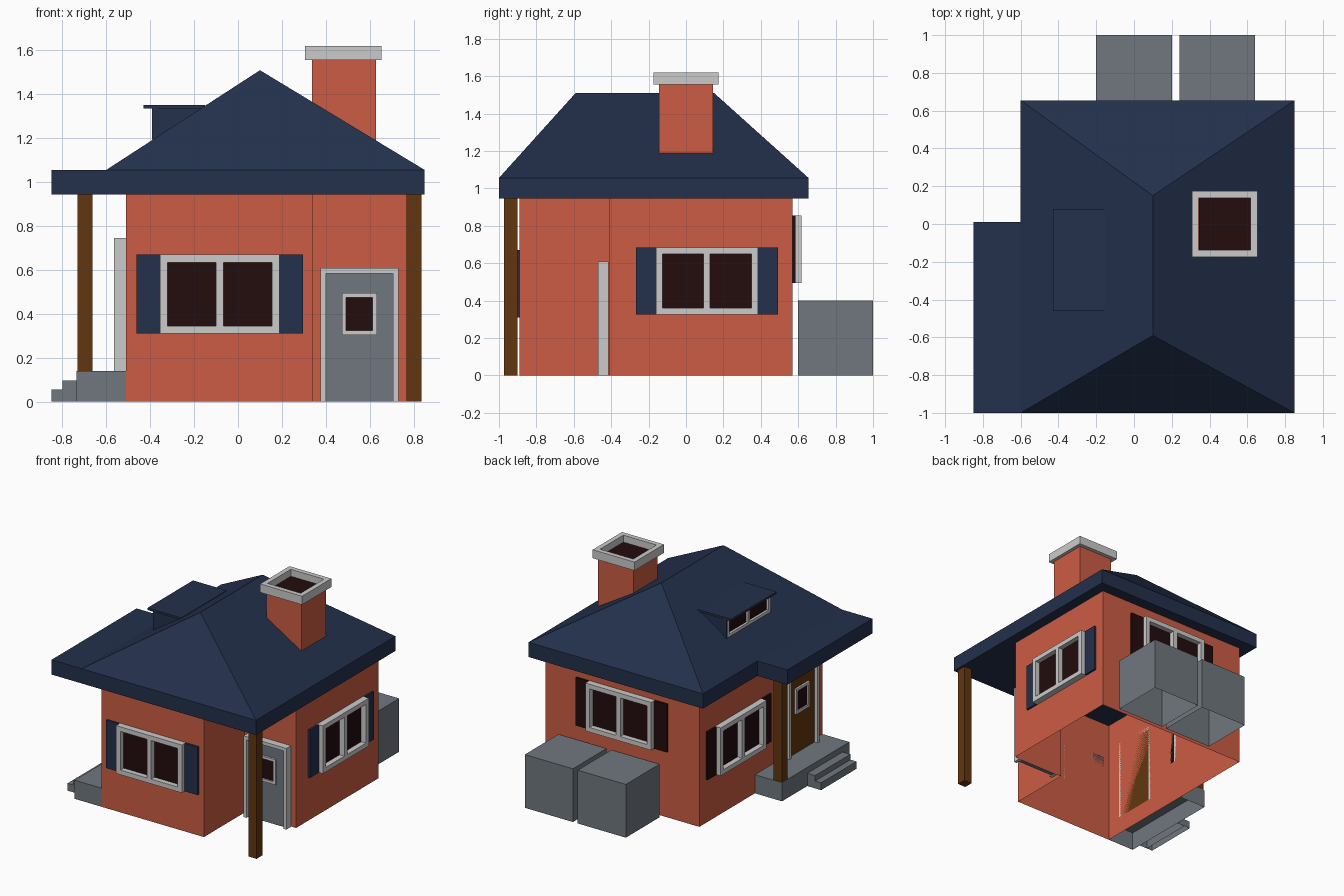
import bpy, bmesh, math
from mathutils import Matrix

if "Cube" in bpy.data.objects:
    bpy.data.objects.remove(bpy.data.objects["Cube"])


def mat(name, rgb):
    m = bpy.data.materials.new(name)
    lin = [((c / 255 + 0.055) / 1.055) ** 2.4 if c > 10 else c / 255 / 12.92 for c in rgb]
    m.diffuse_color = (*lin, 1)
    m.use_nodes = True
    m.node_tree.nodes["Principled BSDF"].inputs["Base Color"].default_value = m.diffuse_color
    return m


BRICK = mat("terracotta", (204, 92, 68))
NAVY = mat("navy", (35, 48, 76))
WHITE = mat("pale_trim", (203, 203, 203))
GREY = mat("slate_grey", (112, 119, 126))
BROWN = mat("brown_wood", (98, 54, 14))
DARK = mat("dark_glass", (35, 12, 13))


def finish(bm, name, material, matrix=None):
    if matrix:
        bm.transform(matrix)
    me = bpy.data.meshes.new(name)
    bm.to_mesh(me)
    bm.free()
    me.materials.append(material)
    ob = bpy.data.objects.new(name, me)
    bpy.context.collection.objects.link(ob)
    return ob


def add_prism(bm, pts, z0, z1, top=True, bottom=True):
    """Upright prism from a counter-clockwise outline."""
    lo = [bm.verts.new((x, y, z0)) for x, y in pts]
    hi = [bm.verts.new((x, y, z1)) for x, y in pts]
    n = len(pts)
    for i in range(n):
        j = (i + 1) % n
        bm.faces.new((lo[i], lo[j], hi[j], hi[i]))
    if top:
        bm.faces.new(hi)
    if bottom:
        bm.faces.new(lo[::-1])


def boxes(name, material, *specs, matrix=None, bottom=True):
    """Each spec is (x0, x1, y0, y1, z0, z1)."""
    bm = bmesh.new()
    for x0, x1, y0, y1, z0, z1 in specs:
        add_prism(bm, [(x0, y0), (x1, y0), (x1, y1), (x0, y1)], z0, z1, bottom=bottom)
    return finish(bm, name, material, matrix)


def ring(w, h, b, d0, d1):
    """Boxes of a rectangular frame on a wall facing local -y, centred on 0."""
    return [(-w, -w + b, -d1, -d0, -h, h), (w - b, w, -d1, -d0, -h, h),
            (-w + b, w - b, -d1, -d0, h - b, h), (-w + b, w - b, -d1, -d0, -h, -h + b)]


def place(x, y, z, turn):
    return Matrix.Translation((x, y, z)) @ Matrix.Rotation(math.radians(turn), 4, 'Z')


def window(name, m, shutter, w=0.273, h=0.18, b=0.035, depth=0.048):
    boxes(name + "_frame", WHITE, *ring(w, h, b, 0, depth),
          (-b / 2, b / 2, -depth, 0, -h + b, h - b), matrix=m)
    boxes(name + "_glass", DARK, (-w + b, w - b, -0.009, 0, -h + b, h - b), matrix=m)
    if shutter:
        boxes(name + "_shutters", shutter, *[(min(s * w, s * 0.38), max(s * w, s * 0.38),
              -0.015, 0, -h, h) for s in (-1, 1)], matrix=m)


def door(name, m, colour):
    w, h = 0.178, 0.305
    boxes(name + "_frame", WHITE, *ring(w, h, 0.025, 0, 0.055)[:3], matrix=m)
    boxes(name + "_panel", colour, (-w + .025, w - .025, -0.03, 0, -h, h - .025), matrix=m)
    mw = m @ Matrix.Translation((0, 0, 0.095))
    boxes(name + "_window_frame", WHITE, *ring(0.08, 0.095, 0.02, 0.025, 0.045), matrix=mw)
    boxes(name + "_glass", DARK, (-0.06, 0.06, -0.035, -0.029, -0.075, 0.075), matrix=mw)


# L-shaped walls, hollow and open below
bm = bmesh.new()
add_prism(bm, [(-.51, -.89), (.34, -.89), (.34, -.41), (.77, -.41), (.77, .57), (-.51, .57)],
          0, 0.95, top=False, bottom=False)
finish(bm, "walls", BRICK)

# Roof slab with flat porch corner
bm = bmesh.new()
add_prism(bm, [(-.85, -1), (.85, -1), (.85, .655), (-.6, .655), (-.6, .01), (-.85, .01)],
          0.945, 1.056)
finish(bm, "roof_slab", NAVY)

# Hipped roof
bm = bmesh.new()
a, b, c, d = [bm.verts.new((x, y, 1.056)) for x, y in
              ((-.6, -1), (.85, -1), (.85, .655), (-.6, .655))]
f, g = [bm.verts.new((0.1, y, 1.51)) for y in (-0.59, 0.15)]
for face in ((a, b, f), (b, c, g, f), (c, d, g), (d, a, f, g)):
    bm.faces.new(face)
finish(bm, "hip_roof", NAVY)

# Dormer
boxes("dormer_body", NAVY, (-.365, -.16, -.45, .07, 1.18, 1.34),
      (-.39, -.365, -.455, -.445, 1.17, 1.34), (-.39, -.365, .065, .075, 1.17, 1.34))
boxes("dormer_roof", NAVY, (-.43, -.15, -.46, .08, 1.336, 1.352))
window("dormer_window", place(-.365, -.19, 1.265, -90), None, w=.255, h=.07, b=.022, depth=.026)

# Chimney
boxes("chimney", BRICK, (.337, .628, -.145, .145, 1.12, 1.56))
boxes("chimney_opening", DARK, (.343, .617, -.138, .138, 1.56, 1.568))
cap = Matrix.Translation((.48, 0, 1.588)) @ Matrix.Rotation(math.radians(90), 4, 'X')
boxes("chimney_cap", WHITE, *ring(.174, .174, .036, -.032, .032), matrix=cap)

# Windows with shutters
window("front_window", place(-.083, -.89, .49, 0), NAVY)
window("right_window", place(.77, .112, .505, 90), NAVY)
window("back_window", place(.13, .57, .675, 180), DARK)
window("left_window", place(-.51, .112, .505, -90), DARK)

# Doors
door("front_door", place(.553, -.415, .305, 0), GREY)
door("side_door", place(-.51, -.6, .44, -90), BROWN)

# Porch platform and steps, open below
boxes("porch_platform", GREY, (-.735, -.51, -.89, -.09, 0, .14), bottom=False)
boxes("porch_steps", GREY, (-.8, -.735, -.81, -.39, 0, .096),
      (-.85, -.8, -.81, -.39, 0, .055), bottom=False)

# Posts
boxes("porch_post", BROWN, (-.73, -.663, -.163, -.095, .14, .95))
boxes("front_post", BROWN, (.768, .835, -.972, -.902, 0, .95))

# Storage boxes behind the house, open below
boxes("storage_boxes", GREY, (-.2, .2, .6, 1, 0, .4), (.24, .64, .6, 1, 0, .4), bottom=False)
